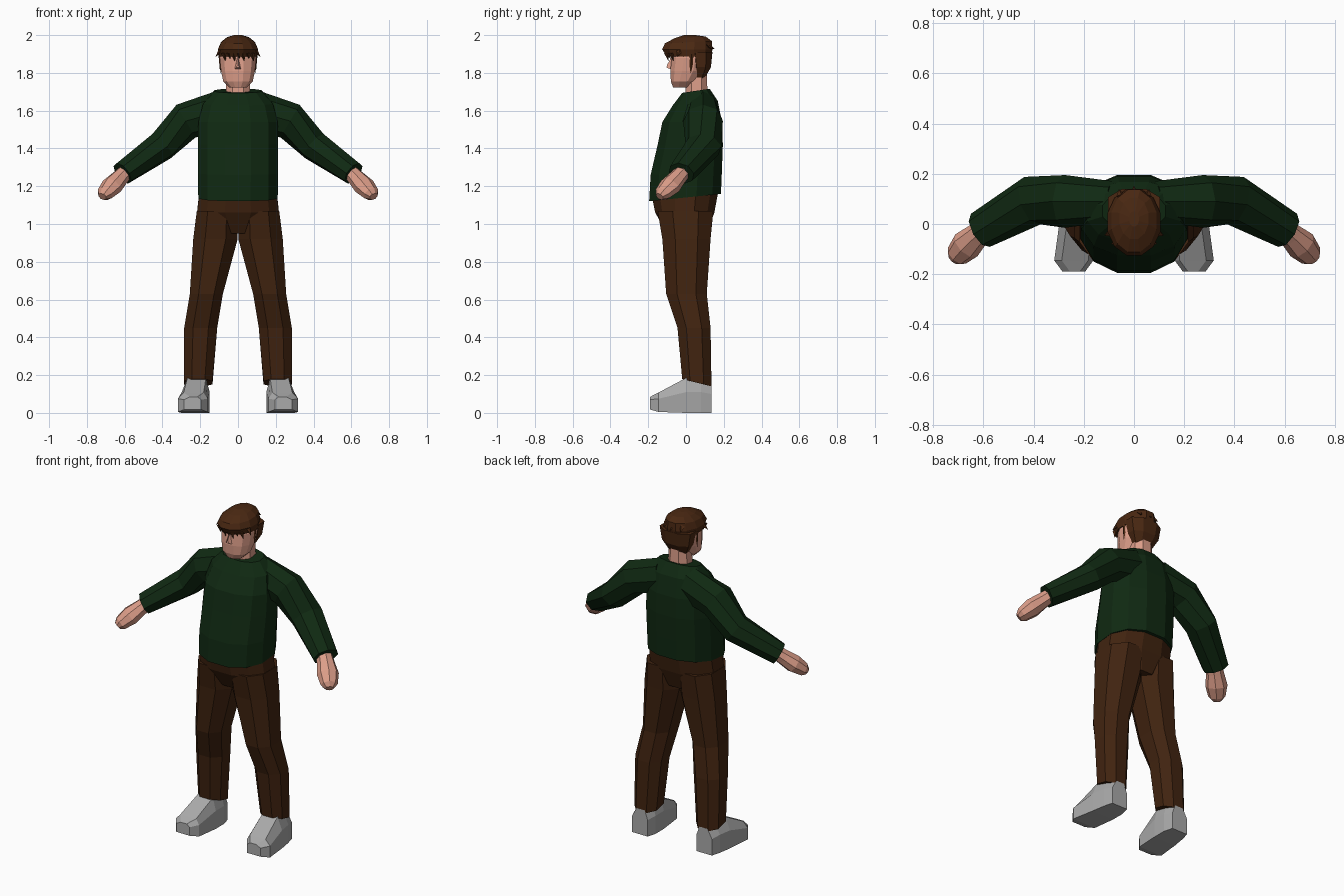
import bpy, bmesh
from math import sin, cos, pi
from mathutils import Vector

old = bpy.data.objects.get("Cube")
if old:
    bpy.data.objects.remove(old, do_unlink=True)


def material(name, rgb):
    m = bpy.data.materials.new(name)
    m.use_nodes = True
    m.diffuse_color = (*rgb, 1)
    m.node_tree.nodes["Principled BSDF"].inputs["Base Color"].default_value = (*rgb, 1)
    return m


GREEN = material("dark green wool", (0.005, 0.022, 0.006))
BROWN = material("brown cloth", (0.052, 0.017, 0.005))
HAIR = material("brown hair", (0.068, 0.021, 0.006))
SKIN = material("skin", (0.72, 0.34, 0.25))
GREY = material("grey leather", (0.4, 0.4, 0.4))


def loft(name, rings, mat, mirror=False):
    """Skin a list of equal-length rings and cap both ends."""
    bm = bmesh.new()
    rows = [[bm.verts.new(p) for p in r] for r in rings]
    n = len(rows[0])
    for a, b in zip(rows, rows[1:]):
        for i in range(n):
            j = (i + 1) % n
            bm.faces.new((a[i], a[j], b[j], b[i]))
    bm.faces.new(rows[0])
    bm.faces.new(rows[-1])
    bmesh.ops.recalc_face_normals(bm, faces=bm.faces)
    mesh = bpy.data.meshes.new(name)
    bm.to_mesh(mesh)
    bm.free()
    mesh.materials.append(mat)
    ob = bpy.data.objects.new(name, mesh)
    bpy.context.collection.objects.link(ob)
    if mirror:
        ob.modifiers.new("Mirror", 'MIRROR')
    return ob


def level(z, x0, x1, front, back, tilt=0, n=8, p=2.3):
    """Rounded, slightly boxy ring around the vertical axis."""
    cx, cy, rx, ry = (x0 + x1) / 2, (front + back) / 2, (x1 - x0) / 2, (back - front) / 2
    top = cos(pi / n) ** (2 / p)

    def soft(v):
        return (abs(v) ** (2 / p)) * (1 if v > 0 else -1) / top

    ring = []
    for i in range(n):
        a = 2 * pi * (i + 0.5) / n
        dy = ry * soft(sin(a))
        ring.append((cx + rx * soft(cos(a)), cy + dy, z + tilt * dy))
    return ring


def body(name, rows, mat, n=8, p=2.3):
    """Centred loft; rows are height, half width, front, back, tilt."""
    return loft(name, [level(z, -w, w, f, b, t, n, p) for z, w, f, b, t in rows], mat)


def limb(name, path, mat, n=8):
    """Mirrored tube; each path entry is a point, its height radius and its side radius."""
    pts = [Vector(p) for p, _, _ in path]
    rings = []
    for i, (_, up_r, side_r) in enumerate(path):
        d = (pts[min(i + 1, len(pts) - 1)] - pts[max(i - 1, 0)]).normalized()
        side = d.cross(Vector((0, 0, 1))).normalized()
        up = side.cross(d)
        rings.append([pts[i] + side * side_r * cos(2 * pi * k / n) + up * up_r * sin(2 * pi * k / n)
                      for k in range(n)])
    return loft(name, rings, mat, True)


# Sweater
body("sweater_body", [
    (1.14, 0.21, -0.195, 0.185, 0.1),
    (1.27, 0.213, -0.187, 0.19, 0.05),
    (1.42, 0.213, -0.15, 0.195, 0),
    (1.54, 0.21, -0.125, 0.19, 0),
    (1.64, 0.185, -0.07, 0.168, 0.1),
    (1.705, 0.125, -0.02, 0.125, 0.15)], GREEN, 12)
limb("sweater_sleeves", [
    ((0.08, 0.09, 1.60), 0.11, 0.08),
    ((0.275, 0.09, 1.545), 0.1, 0.105),
    ((0.405, 0.093, 1.412), 0.082, 0.1),
    ((0.612, -0.025, 1.268), 0.064, 0.076)], GREEN)

# Hands
limb("hands", [
    ((0.585, -0.01, 1.285), 0.04, 0.045),
    ((0.625, -0.045, 1.245), 0.045, 0.05),
    ((0.668, -0.085, 1.2), 0.052, 0.062),
    ((0.705, -0.125, 1.16), 0.04, 0.048),
    ((0.718, -0.14, 1.145), 0.022, 0.026)], SKIN)

# Trousers
body("trouser_seat", [
    (1.15, 0.207, -0.178, 0.17, 0.1),
    (1.06, 0.217, -0.163, 0.15, 0),
    (0.95, 0.11, -0.1, 0.11, 0)], BROWN, 12)
loft("trouser_legs", [level(*row) for row in (
    (0.16, 0.135, 0.285, -0.02, 0.135, -0.25),
    (0.45, 0.11, 0.285, -0.045, 0.13),
    (0.63, 0.08, 0.255, -0.105, 0.11),
    (0.92, 0.002, 0.237, -0.125, 0.13),
    (1.07, 0.002, 0.218, -0.15, 0.145))], BROWN, True)


# Shoes, lofted from heel to toe
def shoe_section(y, x0, x1, low, mid, top):
    return [(x0, y, low), (x1, y, low), (x1, y, mid),
            (x1 - 0.03, y, top), (x0 + 0.02, y, top), (x0, y, mid)]


loft("shoes", [shoe_section(*row) for row in (
    (0.135, 0.165, 0.27, 0, 0.1, 0.155),
    (0.08, 0.15, 0.285, 0, 0.11, 0.175),
    (0.0, 0.15, 0.298, 0, 0.11, 0.185),
    (-0.145, 0.162, 0.318, 0.005, 0.075, 0.108),
    (-0.19, 0.195, 0.285, 0.018, 0.07, 0.085))], GREY, True)

# Head and neck
body("neck", [(1.66, 0.065, -0.005, 0.115, 0), (1.8, 0.06, 0, 0.11, 0)], SKIN)
body("head", [
    (1.722, 0.045, -0.068, 0.02, 0),
    (1.755, 0.078, -0.08, 0.055, 0),
    (1.81, 0.09, -0.083, 0.1, 0),
    (1.88, 0.097, -0.076, 0.115, 0),
    (1.95, 0.08, -0.06, 0.1, 0)], SKIN, 12)
loft("nose", [
    [(-0.022, -0.07, 1.815), (0.022, -0.07, 1.815), (0, -0.07, 1.9)],
    [(-0.01, -0.103, 1.828), (0.01, -0.103, 1.828), (0, -0.1, 1.842)]], SKIN)

# Hair
body("hair_cap", [
    (1.888, 0.1, -0.104, 0.135, 0),
    (1.925, 0.106, -0.126, 0.14, 0),
    (1.962, 0.09, -0.112, 0.137, 0.05),
    (1.988, 0.058, -0.06, 0.105, 0.05),
    (2.0, 0.02, -0.01, 0.05, 0)], HAIR, 12, 2.0)
body("hair_back", [
    (1.765, 0.055, 0.045, 0.095, 0),
    (1.83, 0.09, 0.028, 0.132, 0),
    (1.91, 0.104, 0.015, 0.14, 0)], HAIR)


def lock(name, root, tip, width, along):
    """Pointed tuft from root to tip."""
    r, t, a = Vector(root), Vector(tip), Vector(along) * width
    d = (t - r).cross(a).normalized() * 0.012
    base = [r - a, r + d, r + a, r - d]
    loft(name, [base, [t + (b - r) * 0.05 for b in base]], HAIR)


for i in range(7):
    x = -0.075 + i * 0.025
    lock("fringe_lock", (x, -0.105 + 5 * x * x, 1.905),
         (x + 0.008, -0.096 + 5 * x * x, 1.862 + 0.014 * (i % 2)), 0.016, (1, 0, 0))
for s in (-1, 1):
    lock("temple_lock", (s * 0.092, -0.03, 1.92), (s * 0.118, -0.045, 1.885), 0.02, (0, 1, 0))
    lock("sideburn_lock", (s * 0.092, 0.03, 1.9), (s * 0.094, 0.025, 1.8), 0.02, (0, 1, 0))
for x in (-0.05, 0, 0.05):
    lock("crown_lock", (x, 0.11, 1.95), (x * 1.2, 0.152 - abs(x) * 0.3, 1.925), 0.02, (1, 0, 0))
